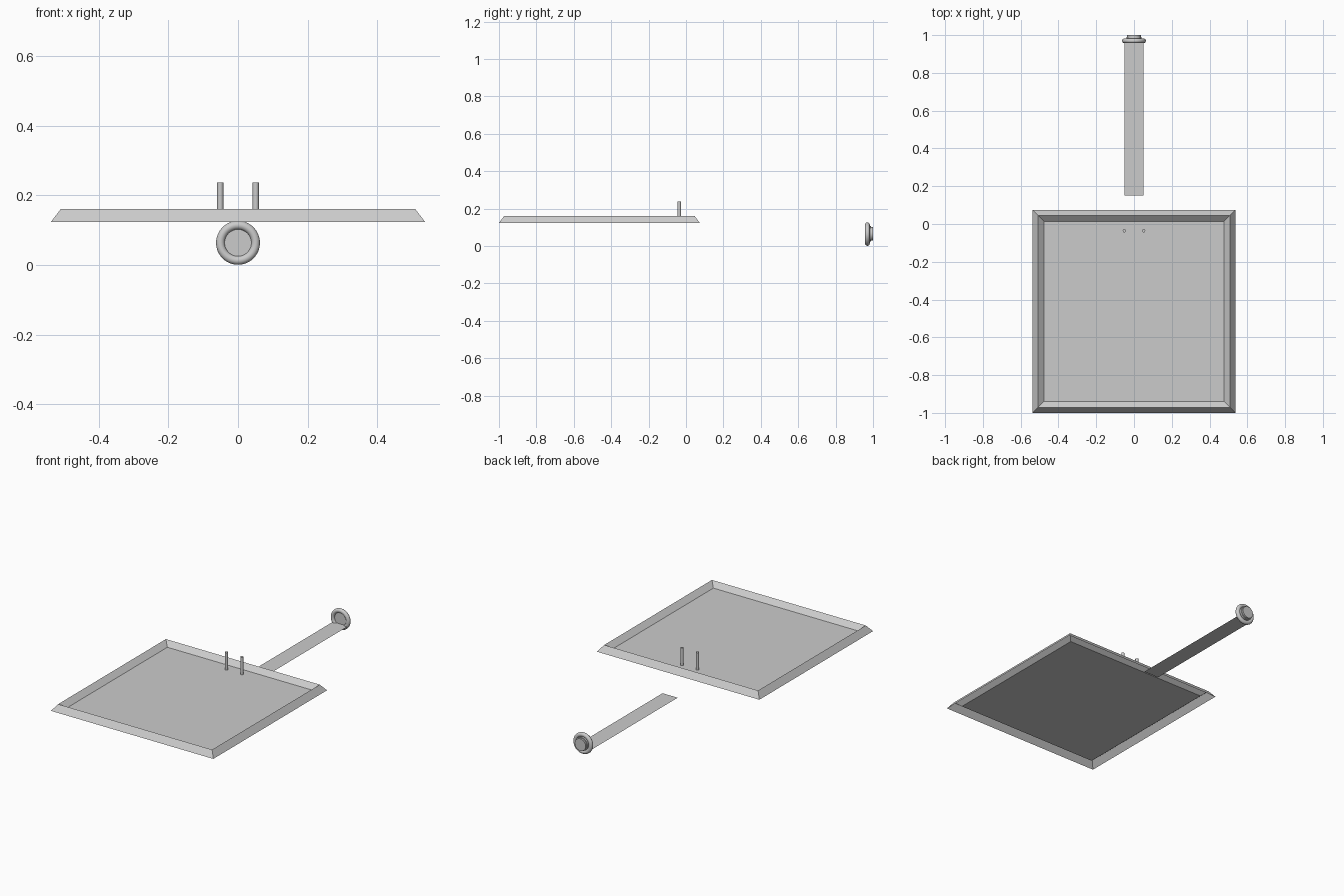
import bpy, bmesh, math

if "Cube" in bpy.data.objects:
    bpy.data.objects.remove(bpy.data.objects["Cube"])

def mesh_object(name, bm):
    me = bpy.data.meshes.new(name)
    bm.to_mesh(me)
    bm.free()
    ob = bpy.data.objects.new(name, me)
    bpy.context.collection.objects.link(ob)
    return ob

def square_loop(bm, half, z, cy):
    return [bm.verts.new((sx * half, cy + sy * half, z))
            for sx, sy in ((-1, -1), (1, -1), (1, 1), (-1, 1))]

def smooth(ob):
    bpy.ops.object.select_all(action='DESELECT')
    ob.select_set(True)
    bpy.context.view_layer.objects.active = ob
    bpy.ops.object.shade_smooth_by_angle(angle=math.radians(40))

def cylinder(name, radius, length, loc, rot=(0, 0, 0), sides=32):
    bpy.ops.mesh.primitive_cylinder_add(vertices=sides, radius=radius, depth=length,
                                        location=loc, rotation=rot)
    ob = bpy.context.object
    ob.name = name
    smooth(ob)
    return ob

TRAY_Y = -0.463
PANEL_Z = 0.133
ALONG_Y = (math.pi / 2, 0, 0)

# Tray rim: thin outer and inner slopes meeting at a ridge
bm = bmesh.new()
loops = [square_loop(bm, h, z, TRAY_Y)
         for h, z in ((0.537, 0.124), (0.509, 0.161), (0.477, PANEL_Z))]
for a, b in zip(loops, loops[1:]):
    for i in range(4):
        j = (i + 1) % 4
        bm.faces.new((a[i], a[j], b[j], b[i]))
mesh_object("tray_rim", bm)

# Tray panel
bm = bmesh.new()
bm.faces.new(square_loop(bm, 0.477, PANEL_Z, TRAY_Y))
mesh_object("tray_panel", bm)

# Upright pins near the back edge
for side, x in (("left", -0.051), ("right", 0.051)):
    cylinder("pin_" + side, 0.009, 0.237 - PANEL_Z,
             (x, -0.036, (0.237 + PANEL_Z) / 2), sides=16)

# Flat strip leading back to the knob
bm = bmesh.new()
bm.faces.new([bm.verts.new((x, y, 0.035))
              for x, y in ((-0.05, 0.15), (0.05, 0.15), (0.05, 0.97), (-0.05, 0.97))])
mesh_object("strip", bm)

# Ring and knob at the far end
bpy.ops.mesh.primitive_torus_add(major_radius=0.0505, minor_radius=0.0125,
                                 major_segments=48, minor_segments=16,
                                 location=(0, 0.97, 0.064), rotation=ALONG_Y)
ring = bpy.context.object
ring.name = "knob_ring"
smooth(ring)
cylinder("knob_disc", 0.041, 0.022, (0, 0.979, 0.065), ALONG_Y)
cylinder("knob_cap", 0.036, 0.012, (0, 0.994, 0.065), ALONG_Y)
